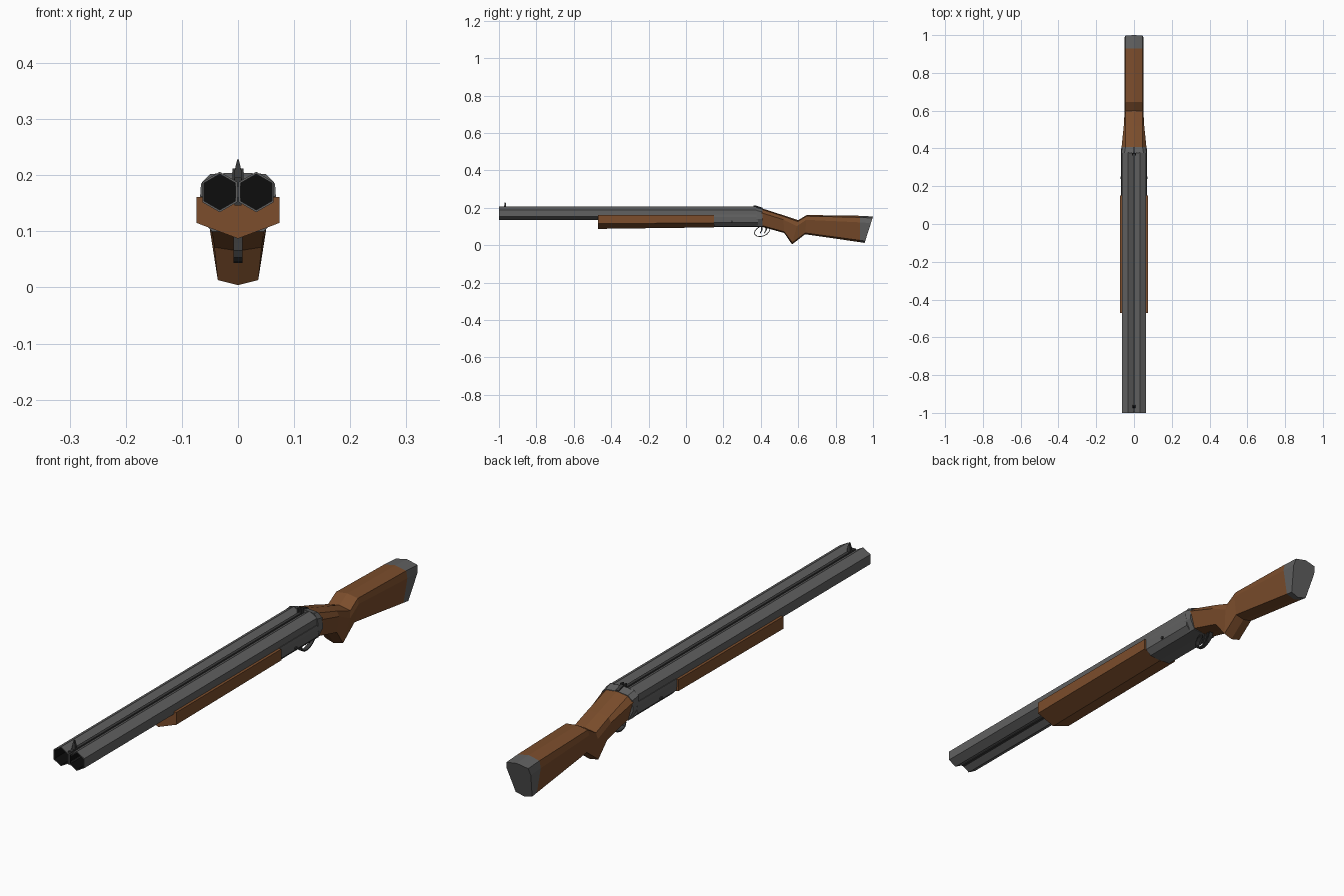
import bpy, bmesh, math
from mathutils import Vector

if "Cube" in bpy.data.objects:
    bpy.data.objects.remove(bpy.data.objects["Cube"])


def material(name, r, g, b):
    m = bpy.data.materials.new(name)
    m.diffuse_color = (r, g, b, 1)
    m.use_nodes = True
    m.node_tree.nodes["Principled BSDF"].inputs["Base Color"].default_value = m.diffuse_color
    return m


STEEL = material("steel", 0.12, 0.12, 0.12)
DARK = material("dark_steel", 0.04, 0.04, 0.04)
BLACK = material("bore_black", 0.004, 0.004, 0.004)
WOOD = material("wood", 0.2, 0.075, 0.025)


def finish(name, bm, *mats):
    bmesh.ops.recalc_face_normals(bm, faces=bm.faces)
    me = bpy.data.meshes.new(name)
    bm.to_mesh(me)
    bm.free()
    for m in mats:
        me.materials.append(m)
    ob = bpy.data.objects.new(name, me)
    bpy.context.collection.objects.link(ob)
    return ob


def loft(name, rings, mat, closed=False):
    """Skin a list of equal-length point rings; cap the ends unless closed."""
    bm = bmesh.new()
    vs = [[bm.verts.new(p) for p in ring] for ring in rings]
    n = len(vs[0])
    pairs = list(zip(vs, vs[1:])) + ([(vs[-1], vs[0])] if closed else [])
    for a, b in pairs:
        for i in range(n):
            bm.faces.new((a[i], a[(i + 1) % n], b[(i + 1) % n], b[i]))
    if not closed:
        bm.faces.new(vs[0])
        bm.faces.new(vs[-1])
    return finish(name, bm, mat)


def mirrored(half):
    """Complete a cross-section given from the top centre to the bottom centre."""
    return half + [(-x, z) for x, z in reversed(half) if x > 0]


def at(y, section):
    return [(x, y, z) for x, z in section]


def hexagon(cx, y, r):
    return [(cx + r * math.sin(k * math.pi / 3), y, 0.17 + r * math.cos(k * math.pi / 3))
            for k in range(6)]


def box(name, lo, hi, mat):
    (x0, y0, z0), (x1, y1, z1) = lo, hi
    return loft(name, [at(y, [(x0, z0), (x1, z0), (x1, z1), (x0, z1)]) for y in (y0, y1)], mat)


def plate(name, outline, w, mat):
    """Flat piece from a side (y, z) outline, w wide at each side of centre."""
    return loft(name, [[(x, y, z) for y, z in outline] for x in (-w, w)], mat)


# Two hexagonal barrels with dark bores
for side, label in ((-1, "left"), (1, "right")):
    cx = side * 0.0325
    ob = loft(label + "_barrel", [hexagon(cx, 0.378, 0.036), hexagon(cx, -1, 0.036),
                                  hexagon(cx, -1, 0.032), hexagon(cx, -0.85, 0.032)], STEEL)
    ob.data.materials.append(BLACK)
    for p in ob.data.polygons:
        if all(abs(ob.data.vertices[v].co.x - cx) < 0.03 and ob.data.vertices[v].co.y < -0.8
               for v in p.vertices):
            p.material_index = 1

# Ribs in the valleys between the barrels
box("top_rib", (-0.006, -0.995, 0.18), (0.006, 0.378, 0.196), DARK)
box("bottom_rib", (-0.006, -0.995, 0.146), (0.006, 0.2, 0.16), DARK)

# Fore-end with a shallow V underside
front = mirrored([(0, 0.15), (0.055, 0.161), (0.074, 0.161), (0.074, 0.115), (0, 0.087)])
rear = mirrored([(0, 0.15), (0.055, 0.161), (0.074, 0.161), (0.074, 0.119), (0, 0.095)])
loft("fore_end", [at(-0.47, front), at(0.15, rear)], WOOD)

# Receiver under the barrels and the standing breech behind them
lower = mirrored([(0, 0.16), (0.066, 0.163), (0.068, 0.15), (0.066, 0.12), (0.046, 0.1), (0, 0.097)])
loft("receiver", [at(0.15, lower), at(0.385, lower)], STEEL)
breech = mirrored([(0, 0.205), (0.05, 0.202), (0.066, 0.185), (0.069, 0.14), (0.048, 0.1), (0, 0.097)])
breech_end = mirrored([(0, 0.197), (0.045, 0.193), (0.063, 0.178), (0.067, 0.14), (0.047, 0.1), (0, 0.097)])
loft("breech", [at(0.376, breech), at(0.408, breech_end)], STEEL)


def stock_ring(yt, zt, yb, zb, wt, wm, wb):
    """Slanted stock section: crowned top, widest at the shoulder, V bottom."""
    half = [(0, 0), (wt, 0.06), (wm, 0.25), (wb, 0.93), (0, 1)]
    return [(x, yt + (yb - yt) * t, zt + (zb - zt) * t) for x, t in mirrored(half)]


# Stock: wrist, pistol grip, comb and butt
butt = stock_ring(0.93, 0.157, 0.93, 0.016, 0.045, 0.05, 0.034)
loft("stock", [stock_ring(0.405, 0.197, 0.405, 0.098, 0.045, 0.066, 0.047),
               stock_ring(0.52, 0.16, 0.525, 0.065, 0.045, 0.054, 0.042),
               stock_ring(0.60, 0.134, 0.567, 0.004, 0.046, 0.05, 0.036),
               stock_ring(0.645, 0.161, 0.637, 0.058, 0.045, 0.05, 0.036),
               butt], WOOD)
loft("butt_plate", [butt, stock_ring(1.0, 0.153, 0.955, 0.012, 0.045, 0.05, 0.034)], STEEL)

# Trigger guard: a thin oval strap
guard = []
for k in range(14):
    a = 2 * math.pi * k / 14
    u, v = math.cos(a), math.sin(a)
    guard.append([(x, 0.407 + r * u, 0.075 + 0.012 * u * 0.8 + (r - 0.013) * v)
                  for x, r in ((-0.008, 0.043), (0.008, 0.043), (0.008, 0.039), (-0.008, 0.039))])
loft("trigger_guard", guard, DARK, closed=True)

# Two curved triggers
for i, y in enumerate((0.40, 0.423)):
    plate("trigger_%d" % (i + 1), [(y, 0.102), (y + 0.01, 0.102), (y + 0.009, 0.08),
                                   (y - 0.003, 0.062), (y - 0.006, 0.064), (y + 0.002, 0.08)],
          0.003, DARK)

# Front bead sight, tapered upward
loft("front_sight", [[(sx * w, -0.967 + sy * d, z) for sx, sy in ((-1, -1), (1, -1), (1, 1), (-1, 1))]
                     for z, w, d in ((0.188, 0.007, 0.009), (0.208, 0.006, 0.005), (0.228, 0.0015, 0.003))],
     DARK)

# Rear notch sight and opening lever
for s in (-1, 1):
    box("rear_sight_post", (s * 0.007 - 0.003, 0.362, 0.19), (s * 0.007 + 0.003, 0.376, 0.212), DARK)
plate("top_lever", [(0.372, 0.2), (0.376, 0.21), (0.386, 0.208), (0.408, 0.2), (0.408, 0.19)], 0.006, DARK)

# Hinge pins on the receiver sides
for s in (-1, 1):
    bm = bmesh.new()
    bmesh.ops.create_cone(bm, cap_ends=True, segments=8, radius1=0.006, radius2=0.006, depth=0.008)
    pin = finish("hinge_pin", bm, DARK)
    pin.rotation_euler = (0, math.pi / 2, 0)
    pin.location = (s * 0.067, 0.245, 0.127)
